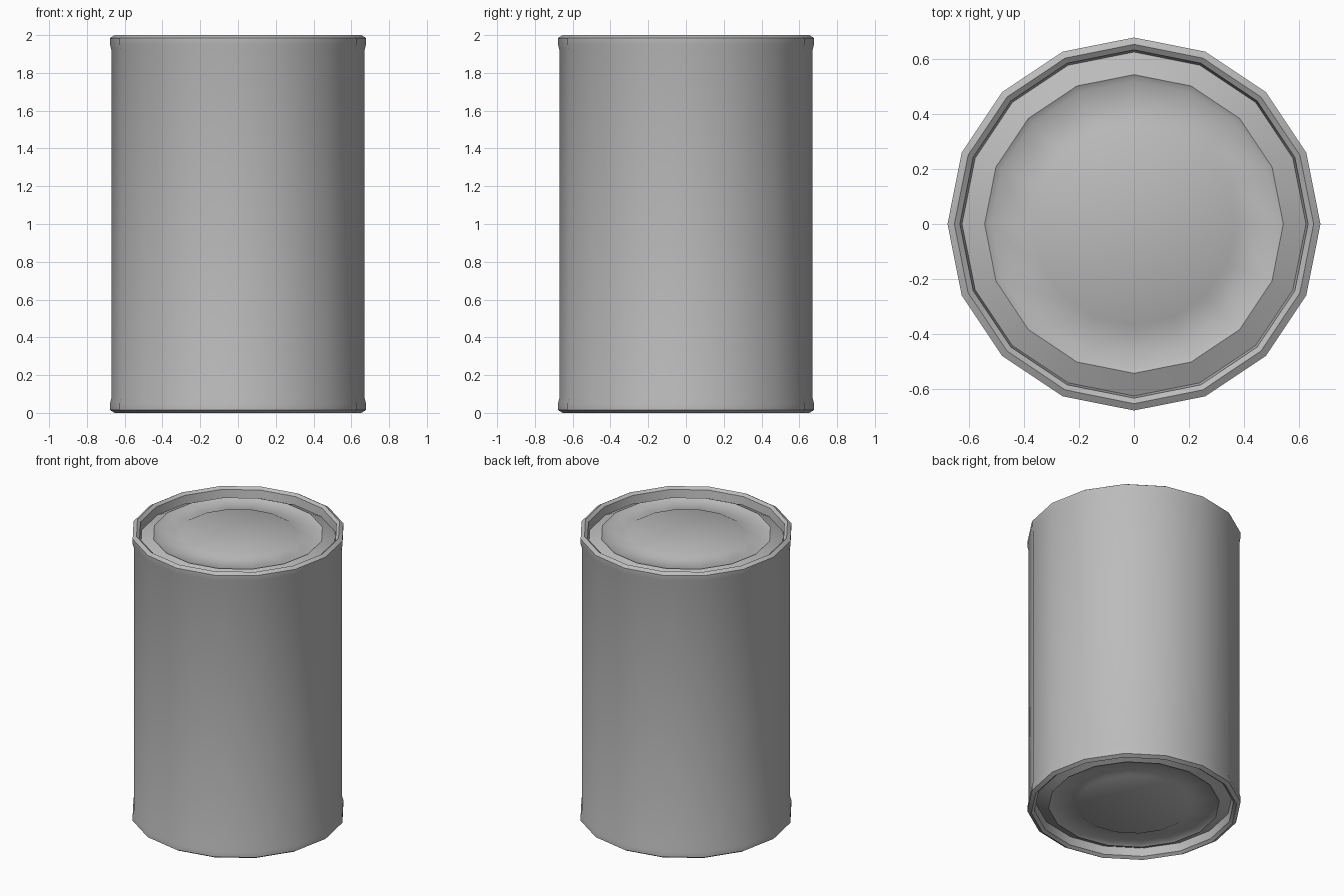
import bpy
import bmesh
from math import cos, sin, pi, radians

SIDES = 16
HEIGHT = 2.0

old = bpy.data.objects.get("Cube")
if old:
    bpy.data.objects.remove(old, do_unlink=True)

metal = bpy.data.materials.new("tin_grey")
metal.use_nodes = True
colour = (0.5, 0.5, 0.5, 1)
metal.diffuse_color = colour
metal.node_tree.nodes["Principled BSDF"].inputs["Base Color"].default_value = colour


def lathe(name, profile, cap=False):
    """Revolve (radius, z) points around z; cap closes the last ring."""
    bm = bmesh.new()
    rings = []
    for r, z in profile:
        angles = [2 * pi * i / SIDES for i in range(SIDES)]
        rings.append([bm.verts.new((r * cos(a), r * sin(a), z)) for a in angles])
    for low, high in zip(rings, rings[1:]):
        for i in range(SIDES):
            j = (i + 1) % SIDES
            bm.faces.new((low[i], low[j], high[j], high[i]))
    if cap:
        bm.faces.new(rings[-1])
    mesh = bpy.data.meshes.new(name)
    bm.to_mesh(mesh)
    bm.free()
    mesh.materials.append(metal)
    obj = bpy.data.objects.new(name, mesh)
    bpy.context.collection.objects.link(obj)
    bpy.ops.object.select_all(action="DESELECT")
    obj.select_set(True)
    bpy.context.view_layer.objects.active = obj
    bpy.ops.object.shade_smooth_by_angle(angle=radians(30))
    return obj


# Wall with a rolled rim at both ends, from the inner lip over the peak to the side
rim = [(0.625, 1.93), (0.633, 1.985), (0.653, 2.0), (0.678, 1.985), (0.678, 1.95), (0.67, 1.92)]
bottom_rim = [(r, HEIGHT - z) for r, z in rim]
lathe("can_wall", bottom_rim + rim[::-1])

# Recessed lid: raised outer ring, shallow groove, raised centre disc
lid = [(0.625, 1.93), (0.543, 1.97), (0.52, 1.957), (0.39, 1.957), (0.367, 1.97)]
lathe("top_lid", lid, cap=True)
bottom = lathe("bottom_lid", [(r, HEIGHT - z) for r, z in lid], cap=True)
bottom.data.flip_normals()
